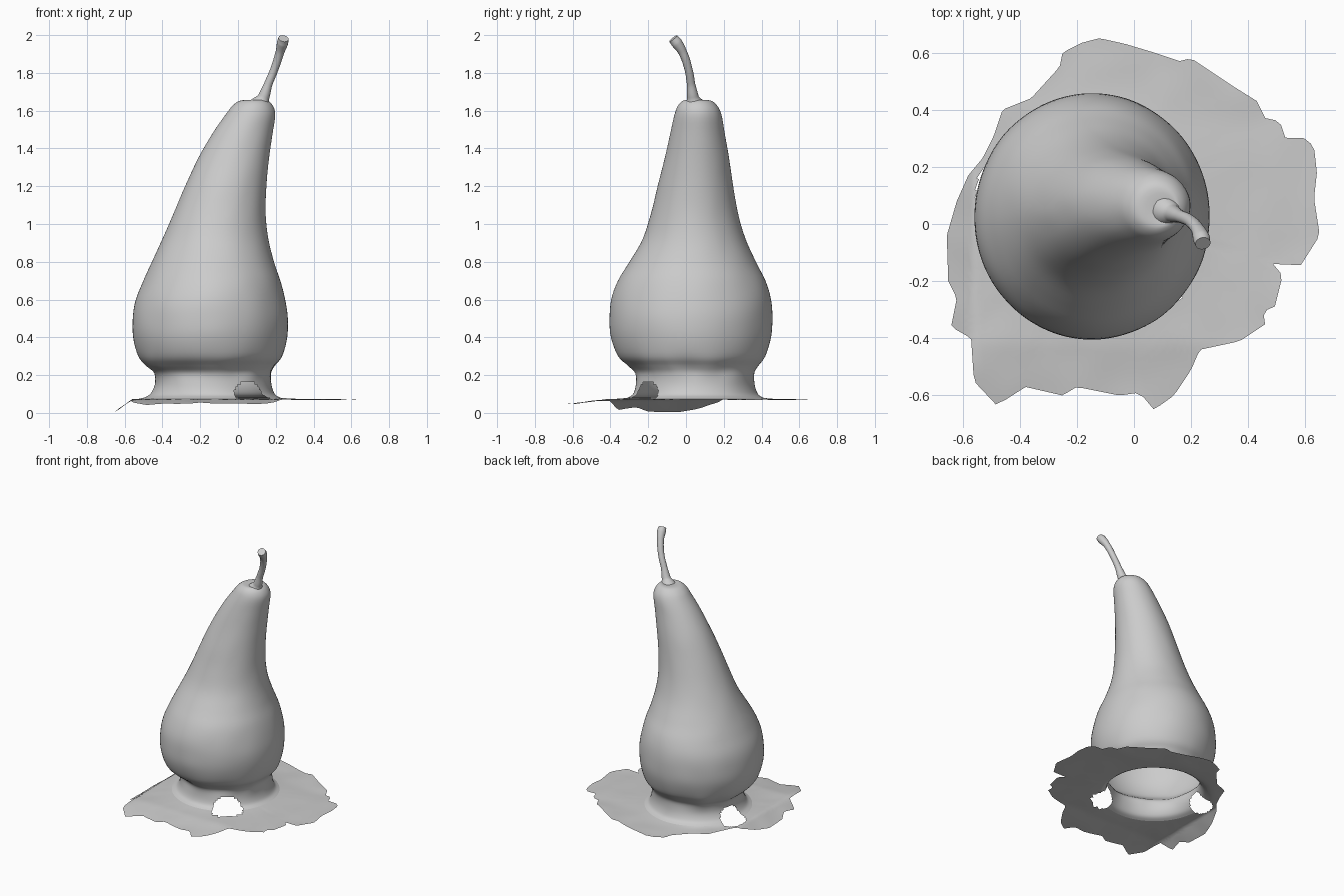
import bpy, bmesh, math, random
from mathutils import Vector, noise

if "Cube" in bpy.data.objects:
    bpy.data.objects.remove(bpy.data.objects["Cube"])

random.seed(4)
N = 192                                   # segments around
BASE = Vector((-0.13, 0.05))              # centre of the collar under the pear
HOLES = [(-54, 17), (167, 15)]            # torn holes: angle, half width (degrees)

# Pear sections: z, x min, x max, y min, y max
SECTIONS = [
    (0.08, -.50, .225, -.31, .41), (0.10, -.465, .195, -.28, .38), (0.15, -.44, .178, -.265, .362),
    (0.21, -.445, .18, -.265, .362), (0.25, -.49, .20, -.305, .385), (0.30, -.527, .235, -.36, .42),
    (0.40, -.555, .26, -.397, .45), (0.50, -.558, .265, -.405, .457), (0.60, -.54, .25, -.395, .45),
    (0.70, -.50, .225, -.36, .42), (0.80, -.455, .19, -.30, .37), (0.92, -.40, .16, -.23, .315),
    (1.05, -.343, .146, -.187, .277), (1.20, -.28, .15, -.15, .25), (1.35, -.21, .165, -.112, .228),
    (1.48, -.135, .183, -.083, .205), (1.58, -.065, .197, -.06, .187), (1.63, -.025, .182, -.04, .162),
    (1.655, .02, .155, -.01, .125), (1.65, .10, .145, .025, .06)]

# Ragged outline of the ground sheet
OUTLINE = [
    (.65, -.04), (.63, .09), (.64, .18), (.63, .27), (.6, .3), (.53, .3), (.51, .36), (.46, .37),
    (.43, .43), (.35, .48), (.2, .58), (.16, .57), (.07, .6), (-.03, .63), (-.12, .65), (-.18, .635),
    (-.25, .6), (-.26, .55), (-.36, .44), (-.46, .4), (-.49, .31), (-.53, .23), (-.58, .17),
    (-.62, .08), (-.655, -.04), (-.65, -.2), (-.62, -.26), (-.64, -.36), (-.57, -.4), (-.56, -.55),
    (-.48, -.635), (-.38, -.57), (-.25, -.6), (-.2, -.57), (-.05, -.6), (.02, -.59), (.07, -.65),
    (.14, -.6), (.2, -.51), (.23, -.44), (.37, -.41), (.46, -.35), (.45, -.3), (.49, -.3),
    (.52, -.18), (.47, -.12), (.58, -.15)]


def catmull(rows, steps):
    out = []
    for i in range(len(rows) - 1):
        a, b, c, d = (rows[min(max(k, 0), len(rows) - 1)] for k in range(i - 1, i + 3))
        for s in range(steps):
            t = s / steps
            out.append([.5 * (2*q + (r-p)*t + (2*p-5*q+4*r-u)*t*t + (3*q-p-3*r+u)*t**3)
                        for p, q, r, u in zip(a, b, c, d)])
    return out + [list(rows[-1])]


def section_ring(row):
    z, x0, x1, y0, y1 = row
    ring = []
    for i in range(N):
        a = 2 * math.pi * i / N
        c, s = math.cos(a), math.sin(a)
        # slight dents, strongest where the pear meets the collar
        n = noise.noise(Vector((c * 2.5, s * 2.5, z * 7)))
        k = 1 + n * (0.006 + 0.03 * math.exp(-((z - .23) / .06) ** 2))
        ring.append(Vector(((x0+x1)/2 + (x1-x0)/2*c*k, (y0+y1)/2 + (y1-y0)/2*s*k, z)))
    return ring


def outline_hit(a):
    # outermost point of the outline along a ray from the collar centre
    d, best = Vector((math.cos(a), math.sin(a))), 0
    for p, q in zip(OUTLINE, OUTLINE[1:] + OUTLINE[:1]):
        p, e = Vector(p) - BASE, Vector(q) - Vector(p)
        den = d.cross(e)
        if abs(den) > 1e-9:
            t, u = p.cross(e) / den, p.cross(d) / den
            if t > best and -1e-6 <= u <= 1 + 1e-6:
                best = t
    return BASE + d * best


def in_hole(p, floor):
    ang = math.degrees(math.atan2(p.y - BASE.y, p.x - BASE.x))
    for a, w in HOLES:
        d = abs((ang - a + 180) % 360 - 180)
        h = max(0, p.z - .085) / .085
        out = max(0, (p.xy - BASE).length - .36) / .07 if floor else 0
        if (d / w) ** 2 + h ** 2 + out ** 2 < 1:
            return True
    return False


def loft(name, rings, cap, floor=False):
    bm = bmesh.new()
    vs = [[bm.verts.new(p) for p in r] for r in rings]
    for lo, hi in zip(vs, vs[1:]):
        for i in range(N):
            j = (i + 1) % N
            f = [lo[i], lo[j], hi[j], hi[i]]
            bm.faces.new(f[::-1] if floor else f)
    if cap:
        bm.faces.new(vs[-1])
    bmesh.ops.delete(bm, geom=[f for f in bm.faces if in_hole(f.calc_center_median(), floor)],
                     context='FACES')
    for f in bm.faces:
        f.smooth = True
    me = bpy.data.meshes.new(name)
    bm.to_mesh(me)
    bm.free()
    ob = bpy.data.objects.new(name, me)
    bpy.context.collection.objects.link(ob)
    return ob


# Pear with its collar, open underneath
body_rings = [section_ring(r) for r in catmull(SECTIONS, 4)]
loft("pear_body", body_rings, cap=True)

# Thin ragged ground sheet, drooping at the left and front edges
inner = body_rings[0]
rim = [outline_hit(math.atan2(p.y - BASE.y, p.x - BASE.x)) for p in inner]
sheet = [inner]
for k in range(1, 13):
    t = k / 12
    ring = []
    for p, q in zip(inner, rim):
        v = p.xy.lerp(q, t)
        z = .071 + .009 * (1 - t) ** 4 + .006 * t * noise.noise(Vector((v.x * 7, v.y * 7, 1)))
        z -= .068 * min(1, max(0, (-v.x - .56) / .095))
        z -= .028 * min(1, max(0, (-v.y - .42) / .22))
        ring.append(Vector((v.x, v.y, max(0, z))))
    sheet.append(ring)
loft("ground_sheet", sheet, cap=False, floor=True)

# Curved stem with a thicker foot and tip
STEM = [(.115, .045, 1.63, .055), (.135, .037, 1.67, .031), (.16, .027, 1.74, .022),
        (.193, .013, 1.82, .021), (.222, -.018, 1.91, .023), (.236, -.05, 1.96, .030),
        (.241, -.068, 1.982, .027)]
cu = bpy.data.curves.new("stem", 'CURVE')
cu.dimensions = '3D'
cu.bevel_depth = 1
cu.bevel_resolution = 6
cu.use_fill_caps = True
sp = cu.splines.new('BEZIER')
sp.resolution_u = 8
sp.bezier_points.add(len(STEM) - 1)
for bp, (x, y, z, r) in zip(sp.bezier_points, STEM):
    bp.co, bp.radius = (x, y, z), r
    bp.handle_left_type = bp.handle_right_type = 'AUTO'
stem = bpy.data.objects.new("stem", cu)
bpy.context.collection.objects.link(stem)
bpy.context.view_layer.objects.active = stem
stem.select_set(True)
bpy.ops.object.convert(target='MESH')
bpy.ops.object.shade_smooth_by_angle(angle=math.radians(50))
